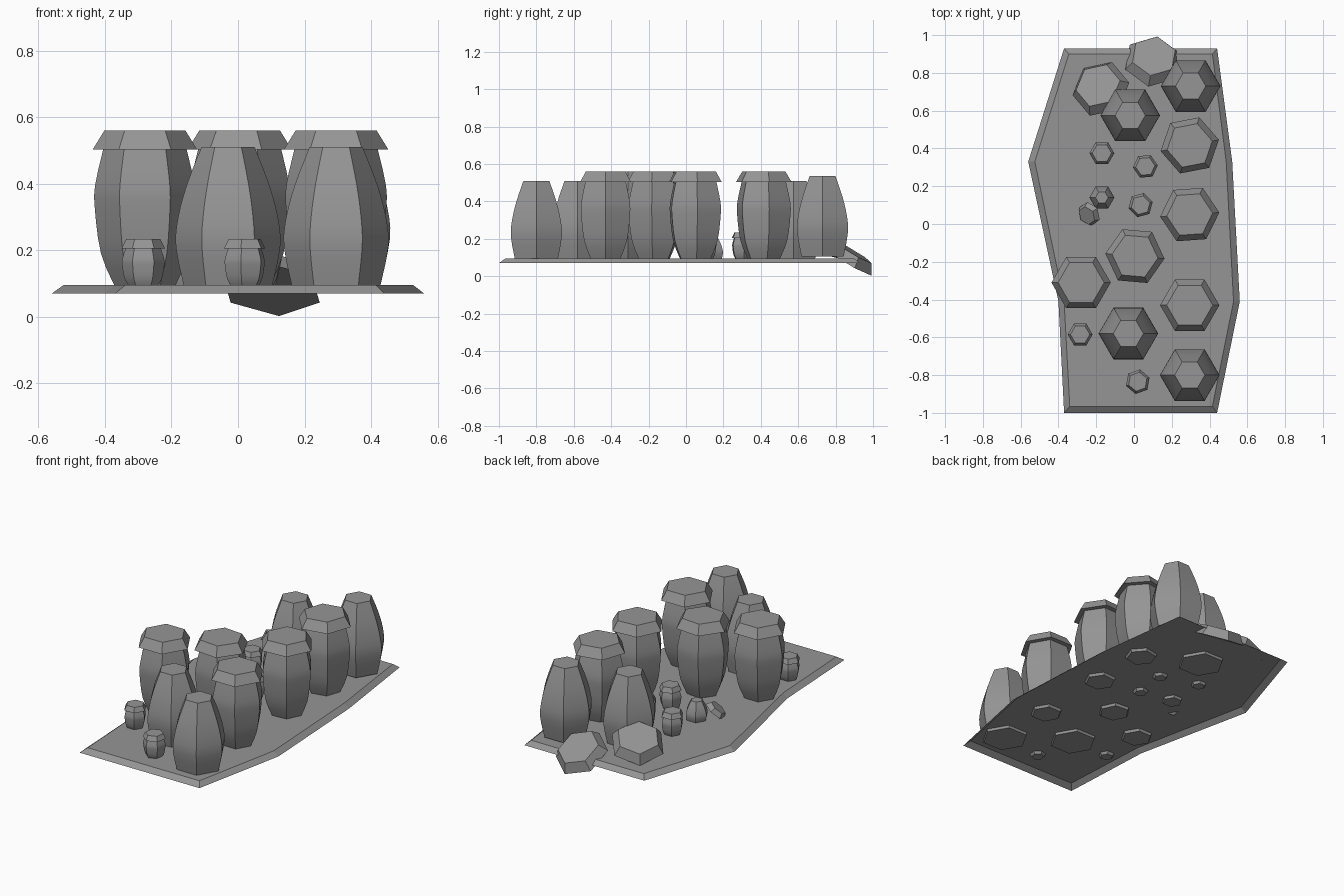
import bpy, bmesh
from math import radians, cos, sin
from mathutils import Matrix

cube = bpy.data.objects.get("Cube")
if cube:
    bpy.data.objects.remove(cube, do_unlink=True)

grey = bpy.data.materials.new("stone_grey")
grey.use_nodes = True
GREY = (0.3, 0.3, 0.3, 1)
grey.diffuse_color = GREY
grey.node_tree.nodes["Principled BSDF"].inputs["Base Color"].default_value = GREY


def loft(name, rings, cap_bottom=True):
    """Skin a stack of equal-length rings, capping the ends."""
    bm = bmesh.new()
    loops = [[bm.verts.new(p) for p in ring] for ring in rings]
    n = len(loops[0])
    for low, high in zip(loops, loops[1:]):
        for i in range(n):
            j = (i + 1) % n
            bm.faces.new((low[i], low[j], high[j], high[i]))
    if cap_bottom:
        bm.faces.new(loops[0][::-1])
    bm.faces.new(loops[-1])
    mesh = bpy.data.meshes.new(name)
    bm.to_mesh(mesh)
    bm.free()
    mesh.materials.append(grey)
    obj = bpy.data.objects.new(name, mesh)
    bpy.context.collection.objects.link(obj)
    return obj


def hexagon(r, z):
    return [(r * cos(radians(60 * i)), r * sin(radians(60 * i)), z) for i in range(6)]


def smooth_profile(points, steps=3):
    """Catmull-Rom through (height, radius) points."""
    pts = [points[0]] + points + [points[-1]]
    out = []
    for a, b, c, d in zip(pts, pts[1:], pts[2:], pts[3:]):
        for s in range(steps):
            t = s / steps
            out.append(tuple(0.5 * (2 * q + (r - p) * t + (2 * p - 5 * q + 4 * r - w) * t * t
                                    + (3 * q - p - 3 * r + w) * t ** 3)
                             for p, q, r, w in zip(a, b, c, d)))
    return out + [points[-1]]


# Height above the base, radius
BARREL = smooth_profile([(0, .085), (.11, .132), (.25, .151), (.32, .149), (.425, .125)])
TAPERED = smooth_profile([(0, .13), (.13, .157), (.22, .15), (.32, .123), (.43, .08)])
BASE = 0.08


def body(name, profile, x, y, turn, rs=1, zs=1, z=BASE):
    obj = loft(name, [hexagon(r * rs, h * zs) for h, r in profile])
    obj.location = (x, y, z)
    obj.rotation_euler.z = radians(turn)
    bpy.ops.object.select_all(action='DESELECT')
    obj.select_set(True)
    bpy.context.view_layer.objects.active = obj
    bpy.ops.object.shade_smooth_by_angle(angle=radians(30))


def lid(name, x, y, z, turn, rs=1, zs=1, tilt=0):
    """A tilted lid leans down towards its turn direction."""
    obj = loft(name, [hexagon(.157 * rs, 0), hexagon(.122 * rs, .057 * zs)])
    obj.matrix_world = (Matrix.Translation((x, y, z)) @ Matrix.Rotation(radians(turn), 4, 'Z')
                        @ Matrix.Rotation(radians(tilt), 4, 'Y'))


# Tray: thin sheet with a sloped skirt, open below
outline = [(-.37, -1), (.44, -1), (.56, -.41), (.52, .33),
           (.44, .93), (-.37, .93), (-.56, .33), (-.4, -.41)]
inner = [(-.34, -.965), (.415, -.965), (.527, -.41), (.488, .33),
         (.415, .9), (-.345, .9), (-.525, .33), (-.37, -.41)]
loft("tray", [[(x, y, .07) for x, y in outline], [(x, y, .095) for x, y in inner]], False)

# Large jars with lids
for i, (x, y, turn) in enumerate([(.295, .416, 11), (.295, .05, 4), (.005, -.17, -5),
                                  (-.28, -.31, 0), (.295, -.43, 0)]):
    body(f"large_jar_{i}", BARREL, x, y, turn)
    lid(f"large_jar_lid_{i}", x, y, .503, turn)

# Large jars without lids
for i, (x, y, z) in enumerate([(.3, .73, .105), (-.02, .575, BASE),
                               (-.03, -.58, BASE), (.295, -.8, BASE)]):
    body(f"open_jar_{i}", TAPERED, x, y, 0, z=z)

# Small jars with lids
for i, (x, y, turn) in enumerate([(-.17, .375, 0), (.06, .305, 5), (.035, .1, 15),
                                  (-.285, -.585, 0), (.02, -.835, 20)]):
    body(f"small_jar_{i}", BARREL, x, y, turn, .42, .3)
    lid(f"small_jar_lid_{i}", x, y, .205, turn, .42, .5)

# Small jar without a lid
body("small_open_jar", TAPERED, -.17, .14, 0, .42, .3)

# Loose lids
lid("fallen_lid_back", .1, .86, .083, 80, tilt=31)
lid("fallen_lid_side", -.175, .715, .16, 130, tilt=25)
lid("fallen_small_lid", -.235, .055, .125, 215, .42, .5, 40)
